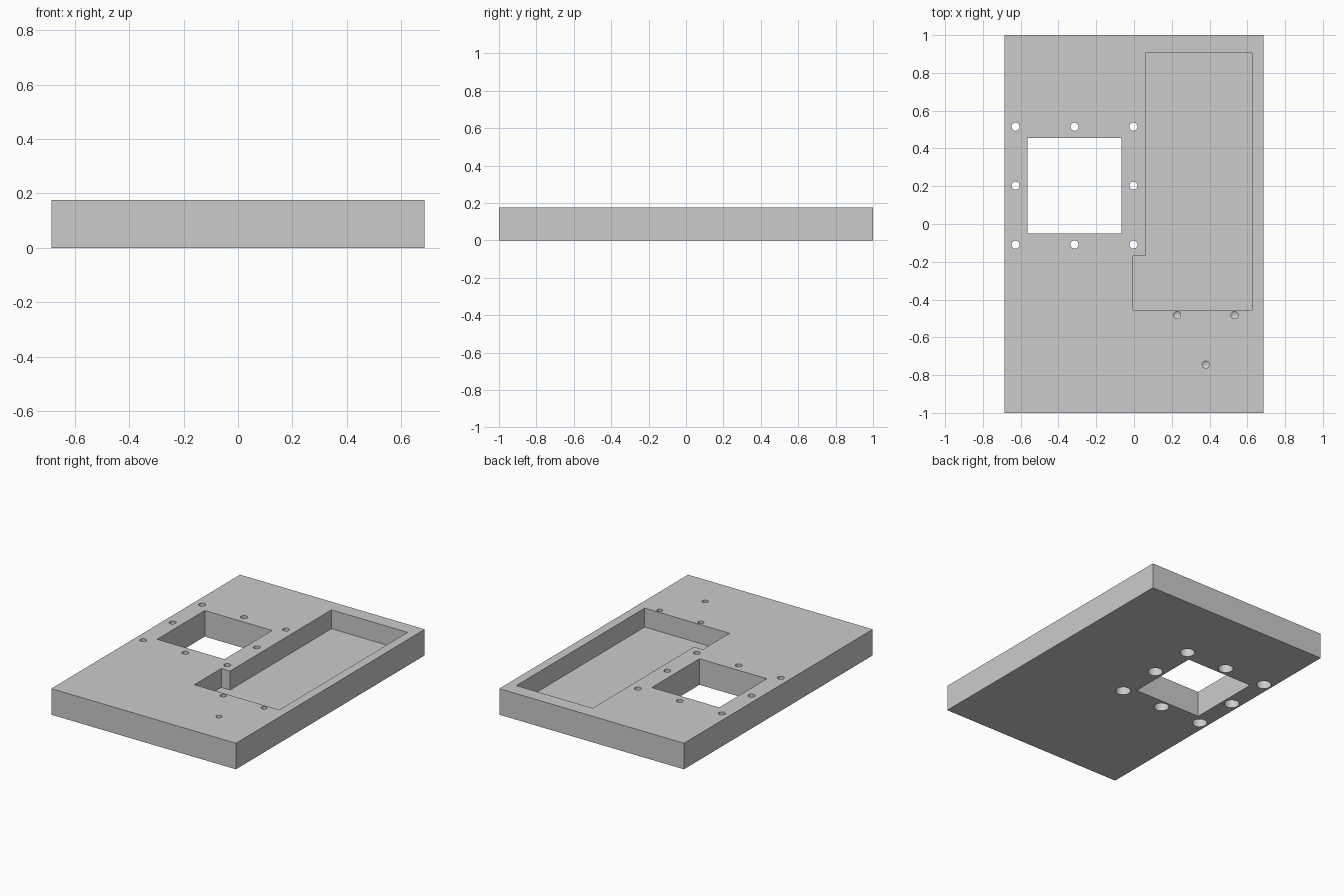
import bpy, bmesh, math

if "Cube" in bpy.data.objects:
    bpy.data.objects.remove(bpy.data.objects["Cube"], do_unlink=True)

W, L, H = 1.37, 2.0, 0.175      # plate size
OVER = 0.05                     # cutter overshoot
SEGMENTS = 32

grey = bpy.data.materials.new("plain_grey")
grey.use_nodes = True
grey.diffuse_color = (0.6, 0.6, 0.6, 1)
grey.node_tree.nodes["Principled BSDF"].inputs["Base Color"].default_value = (0.6, 0.6, 0.6, 1)


def make_object(name, bm):
    bmesh.ops.recalc_face_normals(bm, faces=bm.faces)
    mesh = bpy.data.meshes.new(name)
    bm.to_mesh(mesh)
    bm.free()
    mesh.materials.append(grey)
    obj = bpy.data.objects.new(name, mesh)
    bpy.context.collection.objects.link(obj)
    return obj


def prism(name, outline, z0, z1):
    """Extrude a flat outline from z0 to z1."""
    bm = bmesh.new()
    face = bm.faces.new([bm.verts.new((x, y, z0)) for x, y in outline])
    up = bmesh.ops.extrude_face_region(bm, geom=[face])
    verts = [v for v in up["geom"] if isinstance(v, bmesh.types.BMVert)]
    bmesh.ops.translate(bm, verts=verts, vec=(0, 0, z1 - z0))
    return make_object(name, bm)


def rectangle(x0, x1, y0, y1):
    return [(x0, y0), (x1, y0), (x1, y1), (x0, y1)]


def turned(name, x, y, profile):
    """Revolve a (radius, z) profile, starting and ending on the axis."""
    bm = bmesh.new()
    verts = [bm.verts.new((x + r, y, z)) for r, z in profile]
    edges = [bm.edges.new(pair) for pair in zip(verts, verts[1:])]
    bmesh.ops.spin(bm, geom=verts + edges, cent=(x, y, 0), axis=(0, 0, 1),
                   angle=math.tau, steps=SEGMENTS, use_merge=True)
    bmesh.ops.remove_doubles(bm, verts=bm.verts, dist=0.0001)
    return make_object(name, bm)


def cut(target, cutter):
    cutter.hide_render = True
    mod = target.modifiers.new(cutter.name, "BOOLEAN")
    mod.operation = "DIFFERENCE"
    mod.solver = "EXACT"
    mod.object = cutter
    bpy.context.view_layer.objects.active = target
    bpy.ops.object.modifier_apply(modifier=mod.name)
    bpy.data.objects.remove(cutter, do_unlink=True)


# Solid plate
plate = prism("mounting_plate", rectangle(-W / 2, W / 2, -L / 2, L / 2), 0, H)

# Square window through the plate
cut(plate, prism("window_cutter", rectangle(-0.565, -0.065, -0.05, 0.455), -OVER, H + OVER))

# Long pocket with a side step
pocket = [(-0.005, -0.455), (0.625, -0.455), (0.625, 0.905),
          (0.06, 0.905), (0.06, -0.17), (-0.005, -0.17)]
cut(plate, prism("pocket_cutter", pocket, 0.048, H + OVER))

# Ring of counterbored holes around the window
bore = [(0, -OVER), (0.047, -OVER), (0.047, 0.1), (0.0215, 0.1),
        (0.0215, H + OVER), (0, H + OVER)]
for i in (-1, 0, 1):
    for j in (-1, 0, 1):
        if i or j:
            cut(plate, turned("bolt_hole_cutter", -0.315 + 0.312 * i, 0.203 + 0.312 * j, bore))

# Three blind holes with drill-point bottoms
blind = [(0, 0.048), (0.019, 0.06), (0.019, H + OVER), (0, H + OVER)]
for x, y in ((0.228, -0.482), (0.532, -0.482), (0.38, -0.745)):
    cut(plate, turned("blind_hole_cutter", x, y, blind))

# Smooth bores, sharp edges
bpy.ops.object.select_all(action="DESELECT")
plate.select_set(True)
bpy.context.view_layer.objects.active = plate
bpy.ops.object.shade_smooth_by_angle(angle=math.radians(30))
